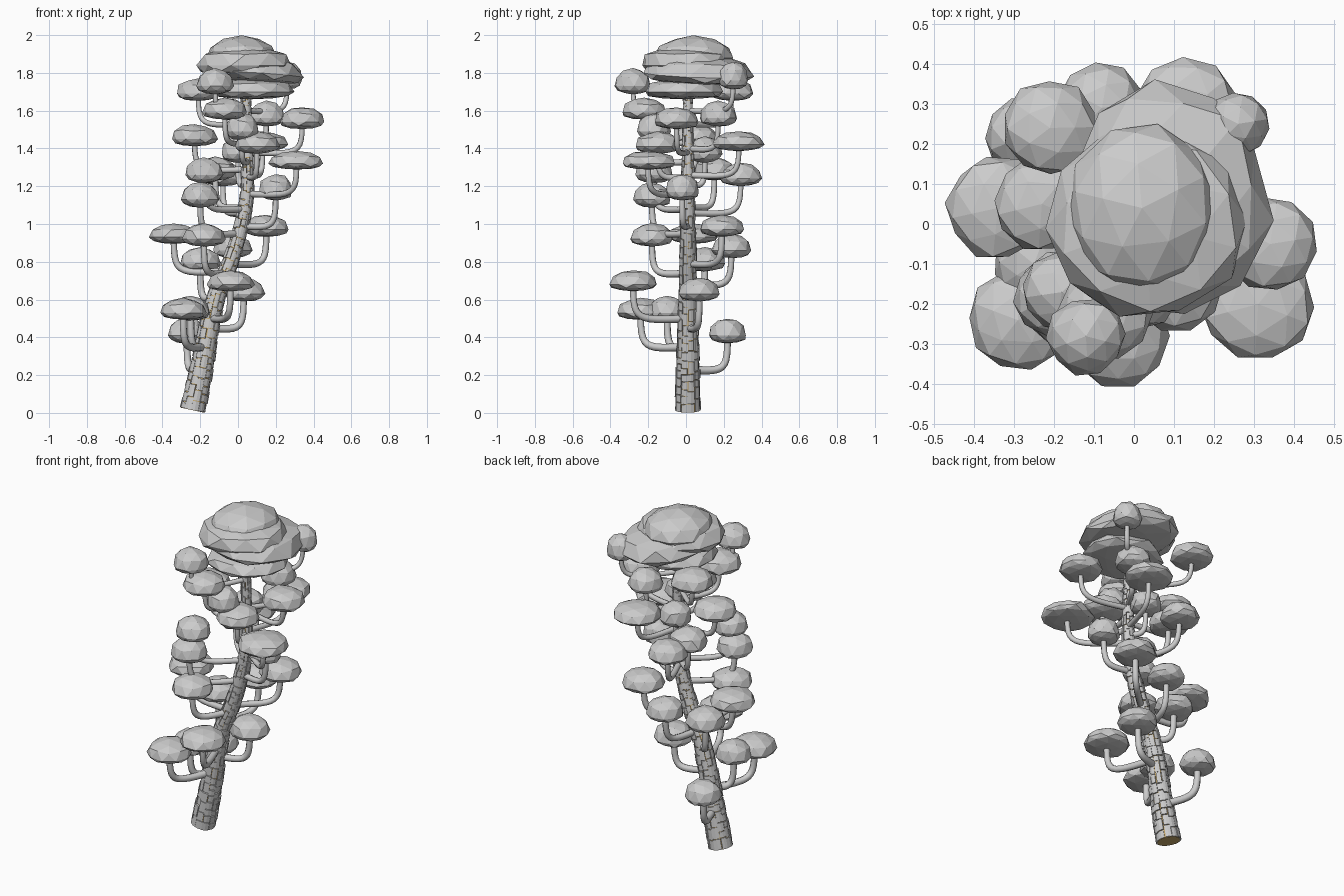
import bpy, bmesh, math, random
from mathutils import Vector

if "Cube" in bpy.data.objects:
    bpy.data.objects.remove(bpy.data.objects["Cube"])

random.seed(4)

# Trunk centre line: (x, z)
PATH = [(-0.24, 0.012), (-0.20, 0.2), (-0.12, 0.6), (-0.04, 0.8), (0.02, 1.0), (0.05, 1.2), (0.04, 1.75)]
Z0, Z1 = 0.014, 1.745


def trunk_at(z):
    """Smooth point and radius of the trunk at height z."""
    i = max(0, min(len(PATH) - 2, sum(p[1] <= z for p in PATH) - 1))
    a, b = PATH[i], PATH[i + 1]
    p, n = PATH[max(i - 1, 0)], PATH[min(i + 2, len(PATH) - 1)]
    h = b[1] - a[1]
    t = (z - a[1]) / h
    ma, mb = (b[0] - p[0]) / (b[1] - p[1]) * h, (n[0] - a[0]) / (n[1] - a[1]) * h
    x = ((2*t**3 - 3*t*t + 1) * a[0] + (t**3 - 2*t*t + t) * ma
         + (3*t*t - 2*t**3) * b[0] + (t**3 - t*t) * mb)
    return Vector((x, 0.01, z)), 0.023 + 0.045 * max(0, 1 - z / 1.75) ** 1.3


def trunk_surface(z, angle, offset):
    """Point on the trunk, in the ring perpendicular to the centre line."""
    c, r = trunk_at(z)
    tan = (trunk_at(z + 0.01)[0] - trunk_at(z - 0.01)[0]).normalized()
    side = Vector((tan.z, 0, -tan.x))
    return c + (r + offset) * (side * math.cos(angle) + Vector((0, 1, 0)) * math.sin(angle))


def finish(bm, name, color=None):
    bmesh.ops.recalc_face_normals(bm, faces=bm.faces)
    me = bpy.data.meshes.new(name)
    bm.to_mesh(me)
    bm.free()
    ob = bpy.data.objects.new(name, me)
    bpy.context.collection.objects.link(ob)
    if color:
        mat = bpy.data.materials.new(name + "_color")
        mat.diffuse_color = color
        mat.use_nodes = True
        mat.node_tree.nodes["Principled BSDF"].inputs["Base Color"].default_value = mat.diffuse_color
        me.materials.append(mat)
    return ob


# Trunk core, seen in the cracks of the bark
bm = bmesh.new()
SIDES = 12
zs = [Z0 + (Z1 - Z0) * i / 36 for i in range(37)]
rings = [[bm.verts.new(trunk_surface(z, math.tau * k / SIDES, -0.004)) for k in range(SIDES)] for z in zs]
for lo, hi in zip(rings, rings[1:]):
    for k in range(SIDES):
        bm.faces.new((lo[k], lo[(k + 1) % SIDES], hi[(k + 1) % SIDES], hi[k]))
bm.faces.new(rings[0])
bm.faces.new(rings[-1])
finish(bm, "trunk_core", (0.55, 0.38, 0.14, 1))

# Uneven bark plates in staggered columns around the trunk
bm = bmesh.new()
COLS = 11
for col in range(COLS):
    z = Z0
    while z < Z1 - 0.02:
        a0 = math.tau * (col + random.uniform(-0.12, 0.14)) / COLS
        a1 = math.tau * (col + random.uniform(0.88, 1.08)) / COLS
        am = (a0 + a1) / 2
        top = min(z + random.uniform(0.03, 0.07), Z1)
        out = random.uniform(-0.002, 0.006)
        outer, inner = [], []
        for zz, angles in ((z + 0.002, (a0, am, a1)), (top - 0.002, (a1, am, a0))):
            for a in angles:
                outer.append(bm.verts.new(trunk_surface(zz, a, out)))
                inner.append(bm.verts.new(trunk_surface(zz, a, -0.010)))
        bm.faces.new((outer[0], outer[1], outer[4], outer[5]))
        bm.faces.new((outer[1], outer[2], outer[3], outer[4]))
        for k in range(6):
            j = (k + 1) % 6
            bm.faces.new((outer[k], inner[k], inner[j], outer[j]))
        z = top
finish(bm, "bark_plates")


def pad(name, center, rx, ry, up, down, jitter=0.05, tilt=(0, 0), power=1.0):
    """Faceted leaf cushion: domed above, flatter below; power < 1 makes it boxier."""
    bm = bmesh.new()
    bmesh.ops.create_icosphere(bm, subdivisions=2, radius=1)
    spin = random.uniform(0, math.tau)
    c, s = math.cos(spin), math.sin(spin)
    for v in bm.verts:
        p = v.co * (1 + random.uniform(-jitter, jitter))
        px, py = (c * p.x - s * p.y) * rx, (s * p.x + c * p.y) * ry
        pz = math.copysign(abs(p.z) ** power, p.z) * (up if p.z > 0 else down)
        v.co = Vector(center) + Vector((px, py, pz + px * tilt[0] + py * tilt[1]))
    return finish(bm, name)


# Leaf pads on branches: x, y, z, radius
PADS = [
    (-0.27, 0.22, 0.42, .1), (-0.29, -0.24, 0.54, .125), (-0.25, -0.1, 0.54, .1),
    (-0.04, -0.28, 0.69, .13), (0.03, 0.07, 0.64, .11), (-0.34, 0.04, 0.94, .13),
    (0.15, 0.19, 0.98, .12), (-0.18, -0.18, 0.93, .115), (-0.03, 0.24, 0.87, .105),
    (-0.2, 0.1, 0.8, .11), (-0.2, -0.18, 1.14, .1), (0.2, -0.02, 1.18, .09),
    (-0.18, -0.17, 1.27, .1), (0.31, -0.2, 1.33, .145), (-0.08, 0.29, 1.25, .11),
    (-0.12, 0.15, 1.28, .11), (0.13, 0.28, 1.43, .135), (-0.23, 0.05, 1.46, .12),
    (0.1, -0.15, 1.42, .12), (0, 0.1, 1.38, .09), (0.02, -0.17, 1.5, .09),
    (0.34, -0.05, 1.55, .12), (-0.07, -0.22, 1.6, .12), (0.15, 0.17, 1.57, .1),
    (-0.12, -0.28, 1.74, .098), (-0.21, 0.24, 1.7, .12), (0.26, 0.25, 1.77, .08),
]
branch_curve = bpy.data.curves.new("branches", 'CURVE')
branch_curve.dimensions = '3D'
branch_curve.bevel_depth = 1.0
branch_curve.bevel_resolution = 2
branch_curve.use_fill_caps = True
for i, (x, y, z, r) in enumerate(PADS):
    h = 0.21 - 0.8 * r
    pad(f"leaf_pad_{i + 1:02d}", (x, y, z - 0.01), r, r, h * 0.7, h * 0.33, power=0.85)
    # Branch runs out from the trunk, then turns up into the pad
    z0 = z - (0.19 if z < 1.3 else 0.17)
    p0 = trunk_at(z0)[0]
    end = Vector((x, y, z))
    corner = Vector((x, y, z0 - 0.015))
    c1, c2 = p0.lerp(corner, 0.97), end.lerp(corner, 0.97)
    sp = branch_curve.splines.new('POLY')
    sp.points.add(12)
    thick = 0.023 - 0.005 * z0
    for k, pt in enumerate(sp.points):
        t = k / 12
        p = (1-t)**3 * p0 + 3*t*(1-t)**2 * c1 + 3*t*t*(1-t) * c2 + t**3 * end
        pt.co = (*p, 1)
        pt.radius = thick * (1 - 0.15 * t)
branches = bpy.data.objects.new("branches", branch_curve)
bpy.context.collection.objects.link(branches)
bpy.context.view_layer.objects.active = branches
branches.select_set(True)
bpy.ops.object.convert(target='MESH')
bpy.ops.object.shade_smooth_by_angle(angle=math.radians(60))

# Crown of stacked cushions
pad("crown_lower", (0.07, -0.01, 1.7), 0.23, 0.21, 0.07, 0.04, power=0.7)
pad("crown_wide", (0.09, 0.06, 1.79), 0.25, 0.3, 0.11, 0.05, 0.06, (-0.06, -0.04), 0.7)
pad("crown_middle", (0.03, 0, 1.84), 0.25, 0.24, 0.1, 0.06, 0.06, power=0.7)
pad("crown_top", (0.02, 0.04, 1.88), 0.19, 0.215, 0.118, 0.06, 0.02)
